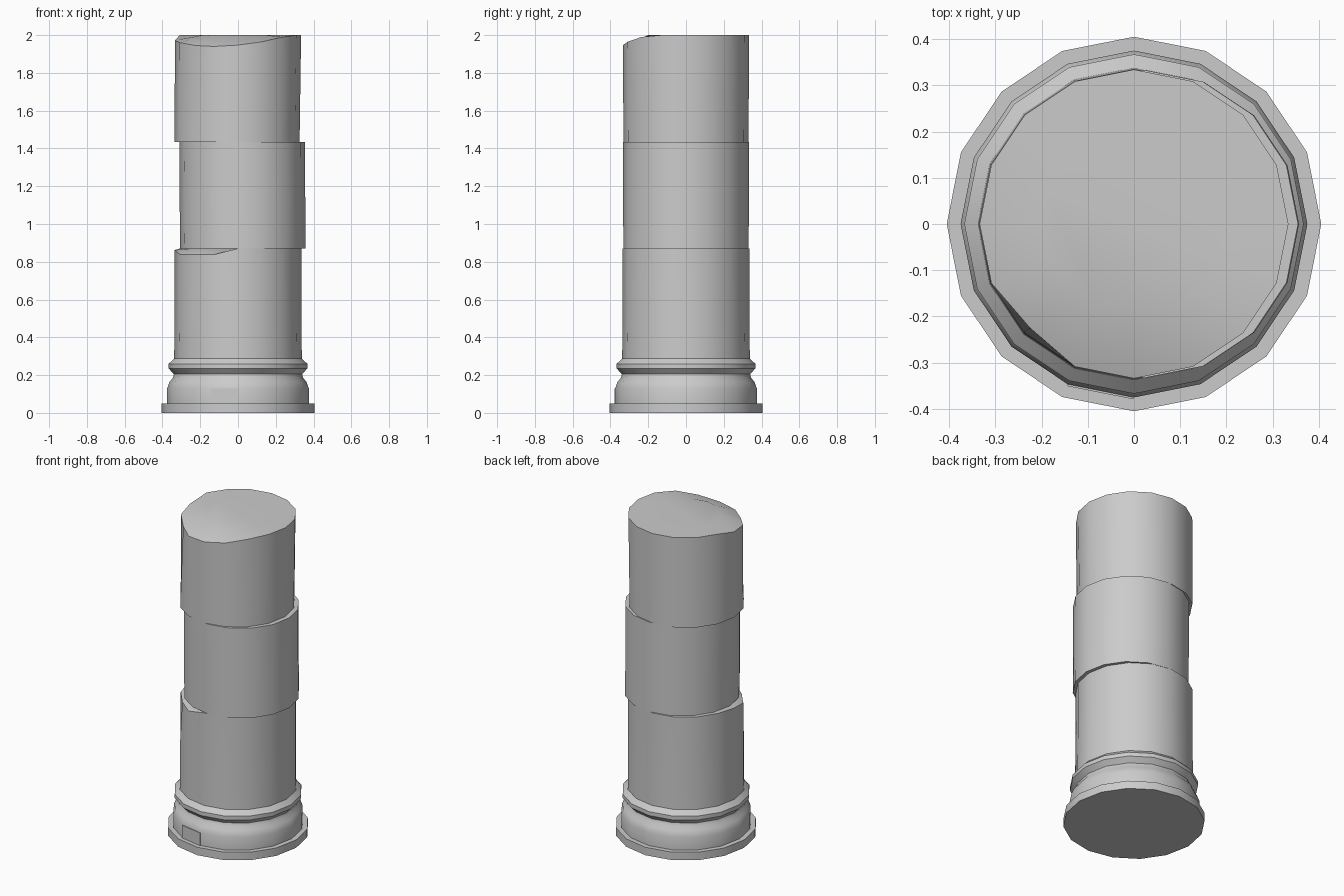
import bpy, bmesh, math

if "Cube" in bpy.data.objects:
    bpy.data.objects.remove(bpy.data.objects["Cube"], do_unlink=True)

SIDES = 16


def make_material(name, value):
    mat = bpy.data.materials.new(name)
    mat.use_nodes = True
    colour = (value, value, value, 1)
    mat.diffuse_color = colour
    mat.node_tree.nodes["Principled BSDF"].inputs["Base Color"].default_value = colour
    return mat


stone = make_material("pale stone", 0.6)


def finish(bm, name):
    bmesh.ops.recalc_face_normals(bm, faces=bm.faces)
    mesh = bpy.data.meshes.new(name)
    bm.to_mesh(mesh)
    bm.free()
    mesh.materials.append(stone)
    obj = bpy.data.objects.new(name, mesh)
    bpy.context.collection.objects.link(obj)
    bpy.ops.object.select_all(action='DESELECT')
    obj.select_set(True)
    bpy.context.view_layer.objects.active = obj
    bpy.ops.object.shade_smooth_by_angle(angle=math.radians(32))
    return obj


def drum(name, profile, shift=(0, 0), chips=None, rim=-2):
    """Lathe (radius, z, x drift) rings; chips maps a side index to (drop, inset) at the rim."""
    bm = bmesh.new()
    rings = []
    for k, (r, z, drift) in enumerate(profile):
        ring = []
        for i in range(SIDES):
            a = math.tau * i / SIDES
            drop, inset = (chips or {}).get(i, (0, 0)) if k == len(profile) + rim else (0, 0)
            ring.append(bm.verts.new(((r - inset) * math.cos(a) + shift[0] + drift,
                                      (r - inset) * math.sin(a) + shift[1], z - drop)))
        rings.append(ring)
    for low, high in zip(rings, rings[1:]):
        for i in range(SIDES):
            j = (i + 1) % SIDES
            bm.faces.new((low[i], low[j], high[j], high[i]))
    bm.faces.new(rings[0])
    bm.faces.new(rings[-1])
    return finish(bm, name)


# Foot slab
drum("foot_slab", [(0.405, 0, 0), (0.405, 0.05, 0)])

# Moulded base: lower tier, waist and rounded ring
drum("base_moulding", [(0.375, 0.045, 0), (0.375, 0.13, 0), (0.362, 0.165, 0),
                       (0.345, 0.185, 0), (0.34, 0.205, 0), (0.367, 0.235, 0),
                       (0.367, 0.26, 0), (0.338, 0.288, 0)])

# Lower drum with a chipped front right rim
lower_chips = {8: (0.008, 0), 9: (0.03, 0), 10: (0.032, 0.012), 11: (0.032, 0)}
drum("lower_drum", [(0.338, 0.28, 0), (0.335, 0.6, 0), (0.335, 0.87, 0), (0.27, 0.87, 0)],
     chips=lower_chips)

# Middle drum, slipped sideways
drum("middle_drum", [(0.332, 0.869, 0.025), (0.333, 1.435, 0.022)])

# Top drum with a worn, sloping front rim
top_chips = {8: (0.028, 0), 9: (0.04, 0), 10: (0.055, 0.016), 11: (0.06, 0),
             12: (0.053, 0), 13: (0.035, 0), 14: (0.01, 0)}
drum("top_drum", [(0.331, 1.434, -0.005), (0.334, 2.0, 0), (0.2, 2.0, 0)],
     chips=top_chips)

# Small raised plate on the front of the base
bm = bmesh.new()
bmesh.ops.create_cube(bm, size=1)
plate = finish(bm, "base_plate")
angle = math.radians(-101.25)
plate.scale = (0.008, 0.146, 0.08)
plate.rotation_euler = (0, 0, angle)
plate.location = (0.368 * math.cos(angle), 0.368 * math.sin(angle), 0.09)
